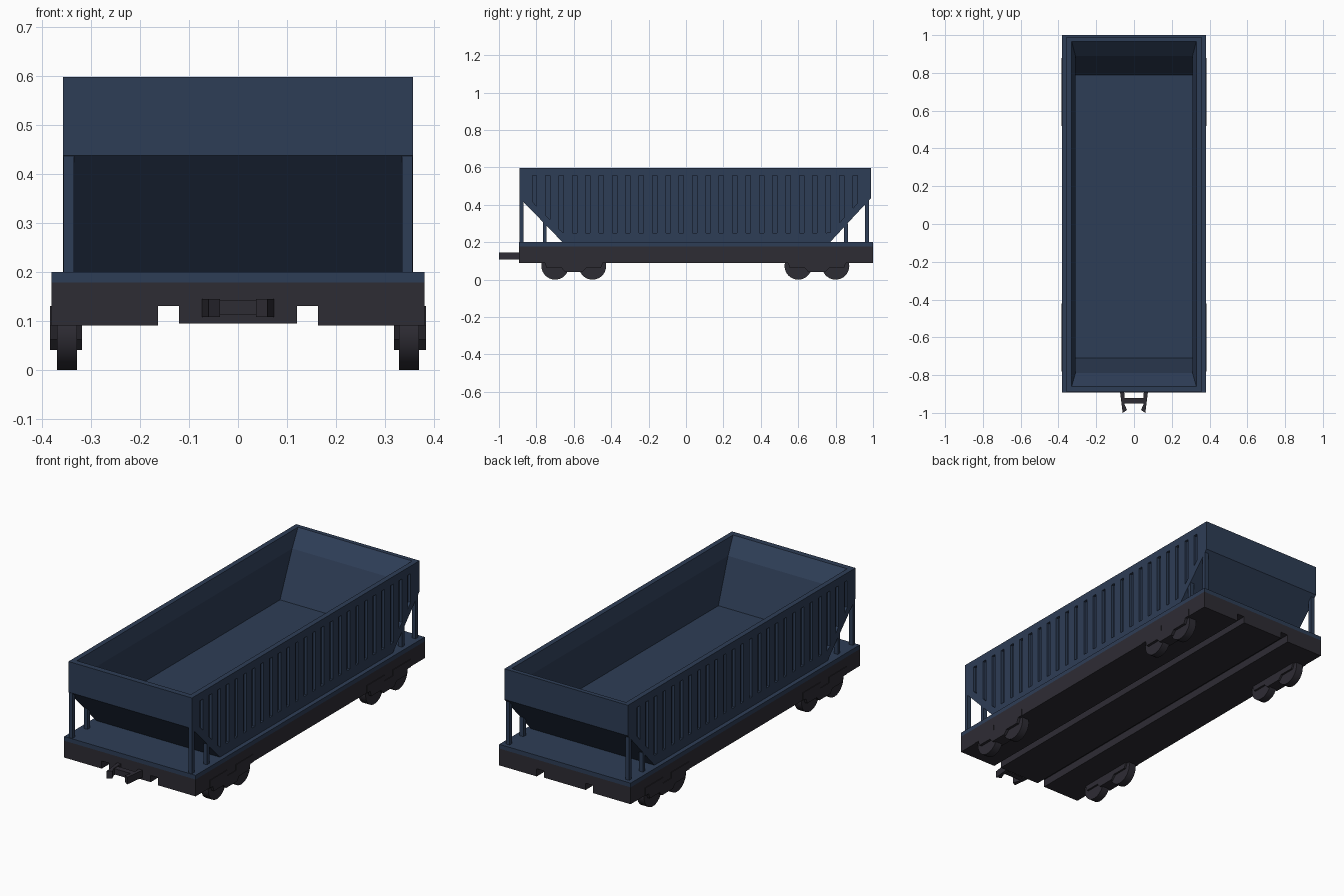
import bpy, bmesh, math
from mathutils import Vector

if "Cube" in bpy.data.objects:
    bpy.data.objects.remove(bpy.data.objects["Cube"])


def material(name, rgb):
    m = bpy.data.materials.new(name)
    m.diffuse_color = (*rgb, 1)
    m.use_nodes = True
    m.node_tree.nodes["Principled BSDF"].inputs["Base Color"].default_value = m.diffuse_color
    return m


BLUE = material("navy_blue", (0.027, 0.047, 0.093))
DARK = material("charcoal", (0.027, 0.025, 0.034))


def finish(name, bm, mat):
    bmesh.ops.recalc_face_normals(bm, faces=bm.faces)
    me = bpy.data.meshes.new(name)
    bm.to_mesh(me)
    bm.free()
    me.materials.append(mat)
    ob = bpy.data.objects.new(name, me)
    bpy.context.collection.objects.link(ob)
    return ob


def prism(bm, pts, axis, a, b):
    """Extrude a 2D profile along an axis from a to b."""
    def at(p, t):
        return {"x": (t, p[0], p[1]), "y": (p[0], t, p[1]), "z": (p[0], p[1], t)}[axis]
    lo = [bm.verts.new(at(p, a)) for p in pts]
    hi = [bm.verts.new(at(p, b)) for p in pts]
    bm.faces.new(lo)
    bm.faces.new(hi[::-1])
    for i in range(len(pts)):
        j = (i + 1) % len(pts)
        bm.faces.new((lo[i], lo[j], hi[j], hi[i]))


def rect(u0, u1, v0, v1):
    return [(u0, v0), (u1, v0), (u1, v1), (u0, v1)]


def cut(target, cutter):
    mod = target.modifiers.new("cut", "BOOLEAN")
    mod.operation, mod.solver, mod.object = "DIFFERENCE", "EXACT", cutter
    bpy.context.view_layer.objects.active = target
    bpy.ops.object.modifier_apply(modifier=mod.name)
    bpy.data.objects.remove(cutter)


Y0, Y1 = -0.893, 1.0

# Chassis with two full-length grooves underneath
bm = bmesh.new()
half = [(0.12, 0.095), (0.12, 0.13), (0.163, 0.13), (0.163, 0.09), (0.38, 0.09), (0.38, 0.178)]
prism(bm, half + [(-x, z) for x, z in reversed(half)], "y", Y0, Y1)
finish("chassis", bm, DARK)

# Deck plate
bm = bmesh.new()
prism(bm, rect(-0.38, 0.38, Y0, Y1), "z", 0.178, 0.2)
finish("deck", bm, BLUE)

# Hopper body with sloping ends
HY0, HY1, TOP, LIP = -0.89, 0.99, 0.597, 0.437
SY0, SY1 = -0.66, 0.77
bm = bmesh.new()
prism(bm, [(HY0, TOP), (HY0, LIP), (SY0, 0.2), (SY1, 0.2), (HY1, LIP), (HY1, TOP)],
      "x", -0.357, 0.357)
hopper = finish("hopper", bm, BLUE)

# Load cavity: rings from above the rim down to the floor
bm = bmesh.new()
rings = []
for x, a, b, z in [(0.33, -0.86, 0.967, 0.65), (0.33, -0.86, 0.967, TOP),
                   (0.31, -0.79, 0.89, 0.52), (0.31, -0.71, 0.79, 0.29)]:
    rings.append([bm.verts.new((*p, z)) for p in rect(-x, x, a, b)])
bm.faces.new(rings[0])
bm.faces.new(rings[-1])
for r, s in zip(rings, rings[1:]):
    for i in range(4):
        j = (i + 1) % 4
        bm.faces.new((r[i], r[j], s[j], s[i]))
cut(hopper, finish("cavity_cutter", bm, BLUE))


# Recessed slots along both sides, shortened over the slopes
def slope_z(y):
    return 0.2 + max(0, (SY0 - y) * 1.03, (y - SY1) * 1.08)


bm = bmesh.new()
for i in range(25):
    y = -0.81 + i * 0.0714
    a, b = y - 0.012, y + 0.012
    pts = [(a, max(0.24, slope_z(a) + 0.05)), (b, max(0.24, slope_z(b) + 0.05)),
           (b, 0.557), (a, 0.557)]
    for s in (-1, 1):
        prism(bm, pts, "x", s * 0.343, s * 0.38)
cut(hopper, finish("slot_cutter", bm, BLUE))

# Support posts under the overhanging ends
bm = bmesh.new()
for y, top in [(-0.879, 0.45), (-0.755, 0.31), (0.855, 0.30), (0.968, 0.45)]:
    for s in (-1, 1):
        prism(bm, rect(s * 0.335, s * 0.356, y - 0.01, y + 0.01), "z", 0.19, top)
finish("support_posts", bm, BLUE)

# Coupler: two converging jaws and a crossbar
bm = bmesh.new()
for s in (-1, 1):
    prism(bm, [(s * x, y) for x, y in [(0.052, -0.88), (0.075, -0.88), (0.06, -1.0),
                                       (0.037, -0.985), (0.05, -0.955)]], "z", 0.108, 0.145)
prism(bm, rect(-0.056, 0.056, -0.95, -0.92), "z", 0.112, 0.142)
finish("coupler", bm, DARK)

# Bogies: wheels and their side frames
frame = [(0, 0.10), (0.035, 0.10), (0.035, 0.13), (0.18, 0.13), (0.18, 0.09),
         (0.155, 0.09), (0.145, 0.062), (0.065, 0.062), (0.045, 0.04), (0, 0.04)]
frame += [(-y, z) for y, z in frame[-2:0:-1]]
for end, cy in (("front", -0.6), ("rear", 0.7)):
    bm = bmesh.new()
    for s in (-1, 1):
        prism(bm, frame, "x", s * 0.366, s * 0.383)
        prism(bm, frame, "x", s * 0.318, s * 0.331)
        prism(bm, rect(-0.045, 0.045, 0.04, 0.1), "x", s * 0.325, s * 0.37)
    bmesh.ops.translate(bm, verts=bm.verts, vec=Vector((0, cy, 0)))
    finish(end + "_bogie_frames", bm, DARK)

    bm = bmesh.new()
    for s in (-1, 1):
        for dy in (-0.1, 0.1):
            pts = [(cy + dy + 0.073 * math.cos(t * math.pi / 16),
                    0.073 + 0.073 * math.sin(t * math.pi / 16)) for t in range(32)]
            prism(bm, pts, "x", s * 0.328, s * 0.369)
    wheels = finish(end + "_wheels", bm, DARK)
    bpy.ops.object.select_all(action="DESELECT")
    wheels.select_set(True)
    bpy.context.view_layer.objects.active = wheels
    bpy.ops.object.shade_smooth_by_angle(angle=math.radians(35))
